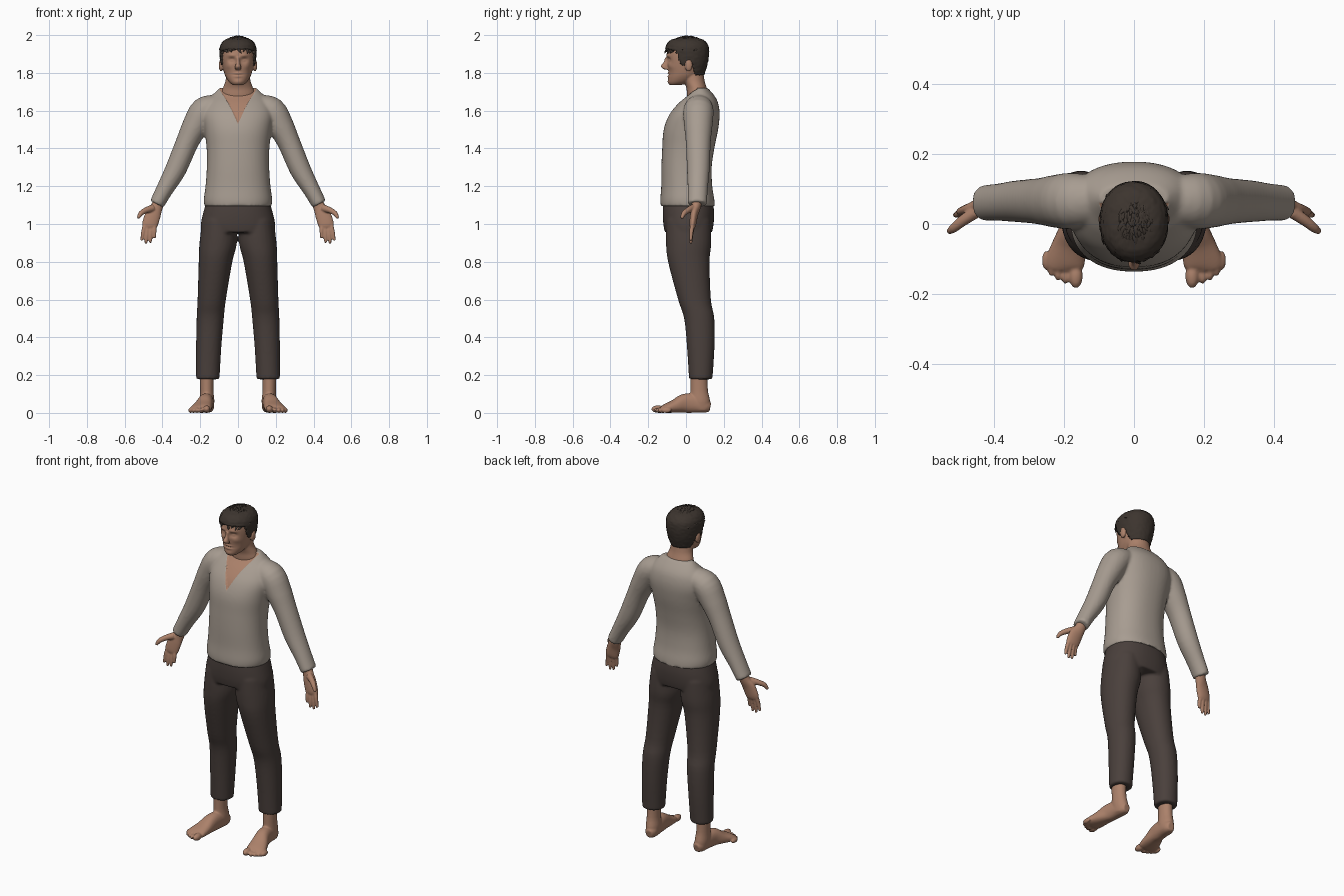
import bpy, bmesh, math, random
from mathutils import Vector, Matrix

if "Cube" in bpy.data.objects:
    bpy.data.objects.remove(bpy.data.objects["Cube"])

random.seed(4)
X, Y, Z = Vector((1, 0, 0)), Vector((0, 1, 0)), Vector((0, 0, 1))


def mat(name, rgb):
    m = bpy.data.materials.new(name)
    m.diffuse_color = (*rgb, 1)
    m.use_nodes = True
    m.node_tree.nodes["Principled BSDF"].inputs["Base Color"].default_value = m.diffuse_color
    return m


SKIN = mat("skin", (0.41, 0.22, 0.145))
SHIRT = mat("shirt_cloth", (0.39, 0.335, 0.285))
TROUSER = mat("trouser_cloth", (0.068, 0.051, 0.045))
HAIR = mat("dark_hair", (0.046, 0.035, 0.028))


def spline(pts, steps):
    """Catmull-Rom through tuples."""
    out, last = [], len(pts) - 1
    for i in range(last):
        q = (pts[max(i - 1, 0)], pts[i], pts[i + 1], pts[min(i + 2, last)])
        for k in range(steps):
            t = k / steps
            out.append([0.5 * (2 * b + (c - a) * t + (2 * a - 5 * b + 4 * c - d) * t * t
                               + (3 * b - a - 3 * c + d) * t ** 3) for a, b, c, d in zip(*q)])
    return out + [list(pts[-1])]


def loft(bm, pts, s=1, n=28, ref=Y, axis=None, p=2.0, steps=4):
    """Closed tube through (x, y, z, radius_a, radius_b) rings; s=-1 mirrors it."""
    rows = spline(pts, steps)
    cs = [Vector(r[:3]) for r in rows]
    rings = []
    for i, r in enumerate(rows):
        d = axis or (cs[min(i + 1, len(cs) - 1)] - cs[max(i - 1, 0)]).normalized()
        a = d.cross(ref).normalized()
        b = a.cross(d)
        ring = []
        for j in range(n):
            u, v = math.cos(math.tau * j / n), math.sin(math.tau * j / n)
            u = math.copysign(abs(u) ** (2 / p), u)
            v = math.copysign(abs(v) ** (2 / p), v)
            co = cs[i] + a * (r[3] * u) + b * (r[4] * v)
            co.x *= s
            ring.append(bm.verts.new(co))
        rings.append(ring)
    for r0, r1 in zip(rings, rings[1:]):
        for j in range(n):
            bm.faces.new((r0[j], r0[(j + 1) % n], r1[(j + 1) % n], r1[j]))
    bm.faces.new(rings[0][::-1])
    bm.faces.new(rings[-1])


def stack(rows):
    """(z, half width, front y, back y) -> loft points on the centre line."""
    return [(0, (f + b) / 2, z, w, (b - f) / 2) for z, w, f, b in rows]


def ball(bm, c, r, s=1):
    m = Matrix.Translation((c[0] * s, c[1], c[2])) @ Matrix.Diagonal((*r, 1))
    bmesh.ops.create_uvsphere(bm, u_segments=16, v_segments=10, radius=1, matrix=m)


def finish(name, bm, mats, voxel=None, smooth=4):
    """Turn bm into an object; with a voxel size, fuse all parts into one skin."""
    bmesh.ops.recalc_face_normals(bm, faces=bm.faces[:])
    me = bpy.data.meshes.new(name)
    bm.to_mesh(me)
    bm.free()
    ob = bpy.data.objects.new(name, me)
    bpy.context.collection.objects.link(ob)
    if voxel:
        rm = ob.modifiers.new("fuse", 'REMESH')
        rm.mode, rm.voxel_size = 'VOXEL', voxel
        sm = ob.modifiers.new("smooth", 'SMOOTH')
        sm.factor, sm.iterations = 0.5, smooth
        dg = bpy.context.evaluated_depsgraph_get()
        me = bpy.data.meshes.new_from_object(ob.evaluated_get(dg))
        ob.modifiers.clear()
        ob.data = me
    me.materials.clear()
    for m in mats:
        me.materials.append(m)
    for f in me.polygons:
        f.use_smooth = True
    me.set_sharp_from_angle(angle=math.radians(50))
    return ob


# Shirt: torso and sleeves fused
bm = bmesh.new()
loft(bm, stack([(1.095, .178, -.135, .153), (1.13, .181, -.136, .15), (1.2, .172, -.131, .139),
                (1.3, .165, -.13, .136), (1.4, .166, -.126, .15), (1.5, .178, -.118, .17),
                (1.58, .188, -.088, .178), (1.64, .17, -.042, .17), (1.68, .138, 0, .15),
                (1.72, .098, .035, .115)]), axis=Z, p=2.25, n=48)
for s in (1, -1):
    loft(bm, [(.10, .07, 1.63, .055, .065), (.175, .066, 1.60, .075, .08), (.225, .065, 1.52, .07, .075),
              (.27, .065, 1.43, .06, .066), (.33, .065, 1.288, .056, .06), (.39, .062, 1.18, .045, .053),
              (.43, .06, 1.105, .04, .051)], s)
shirt = finish("shirt", bm, [SHIRT, SKIN], .008, 5)

# V neckline: cut along its edges, colour the opening as skin and sink it
NECK = [(0, 1.53), (.048, 1.635), (.1, 1.715)]


def opening(z):
    for (x0, z0), (x1, z1) in zip(NECK, NECK[1:]):
        if z0 <= z < z1:
            return x0 + (x1 - x0) * (z - z0) / (z1 - z0)
    return -1 if z < 1.53 else .1


bm = bmesh.new()
bm.from_mesh(shirt.data)
for s in (1, -1):
    for (x0, z0), (x1, z1) in zip(NECK, NECK[1:]):
        bmesh.ops.bisect_plane(bm, geom=bm.verts[:] + bm.edges[:] + bm.faces[:], dist=1e-5,
                               plane_co=(s * x0, 0, z0), plane_no=(s * (z1 - z0), 0, x0 - x1))
for f in bm.faces:
    c = f.calc_center_median()
    f.material_index = int(c.y < .06 and abs(c.x) < opening(c.z))
bm.normal_update()
inner = [v for v in bm.verts if v.link_faces and all(f.material_index for f in v.link_faces)]
for v, nrm in [(v, v.normal.copy()) for v in inner]:
    v.co -= nrm * .006
bm.to_mesh(shirt.data)
bm.free()

# Trousers: hips and two legs fused
bm = bmesh.new()
loft(bm, stack([(1.125, .165, -.12, .142), (1.06, .184, -.123, .149), (1.0, .197, -.12, .146),
                (.955, .197, -.112, .138)]), axis=Z, p=2.25, n=48)
for s in (1, -1):
    loft(bm, [(.1, .013, 1.02, .088, .118), (.105, .014, .9, .099, .12), (.119, .015, .8, .089, .11),
              (.139, .045, .6, .075, .087), (.147, .07, .5, .072, .08), (.155, .078, .35, .067, .073),
              (.16, .078, .178, .062, .062)], s, axis=Z, p=2.1)
finish("trousers", bm, [TROUSER], .008, 4)

# Hands: wrist, palm, four fingers and a thumb
for side, s in (("left", 1), ("right", -1)):
    bm = bmesh.new()
    loft(bm, [(.412, .06, 1.14, .03, .032), (.43, .053, 1.09, .032, .025), (.449, .043, 1.05, .041, .021),
              (.466, .036, 1.0, .042, .018), (.47, .034, .98, .036, .013)], s)
    for (x0, z0), (x1, z1) in (((.493, 1.0), (.511, .912)), ((.479, .99), (.488, .896)),
                               ((.461, .985), (.464, .9)), ((.443, .995), (.442, .925))):
        loft(bm, [(x0, .035, z0, .011, .012), ((x0 + x1) / 2, .028, (z0 + z1) / 2, .011, .011),
                  (x1, .026, z1, .007, .007)], s, n=12)
    loft(bm, [(.45, .035, 1.085, .02, .018), (.488, .01, 1.072, .016, .016),
              (.515, -.012, 1.055, .013, .013), (.529, -.022, 1.03, .008, .008)], s, n=14)
    finish(side + "_hand", bm, [SKIN], .004, 4)

# Feet: ankle, sole and toes
for side, s in (("left", 1), ("right", -1)):
    bm = bmesh.new()
    loft(bm, [(.165, .068, .21, .037, .045), (.165, .07, .12, .035, .046), (.163, .075, .06, .038, .053),
              (.163, .08, .012, .03, .043)], s, axis=Z)
    loft(bm, [(.158, .128, .03, .02, .024), (.16, .1, .036, .034, .036), (.165, .04, .05, .037, .05),
              (.172, -.01, .05, .04, .05), (.184, -.06, .035, .049, .035), (.197, -.11, .023, .056, .023),
              (.199, -.13, .018, .047, .015)], s, ref=Z, p=2.3)
    ball(bm, (.166, -.148, .02), (.02, .036, .02), s)
    for x, y in ((.196, -.144), (.217, -.135), (.236, -.122), (.251, -.104)):
        ball(bm, (x, y, .014), (.0115, .028, .0145), s)
    finish(side + "_foot", bm, [SKIN], .005, 3)

# Head: skull, neck, nose and ears fused, then the face is shaped
bm = bmesh.new()
loft(bm, stack([(1.735, .026, -.085, -.03), (1.75, .046, -.093, .02), (1.775, .063, -.094, .06),
                (1.8, .073, -.093, .085), (1.84, .082, -.098, .1), (1.88, .087, -.102, .108),
                (1.92, .087, -.1, .11), (1.95, .078, -.085, .1), (1.975, .055, -.055, .075),
                (1.985, .02, -.01, .04)]), axis=Z, p=2.2, n=36)
loft(bm, [(0, .062, 1.6, .07, .05), (0, .063, 1.68, .09, .058), (0, .056, 1.72, .08, .054),
          (0, .042, 1.76, .066, .056), (0, .03, 1.82, .06, .06)], axis=Z)
loft(bm, [(0, -.1, 1.882, .008, .012), (0, -.106, 1.856, .01, .014), (0, -.115, 1.836, .015, .019),
          (0, -.109, 1.822, .018, .014), (0, -.1, 1.817, .012, .008)], axis=Z, n=14)
for s in (1, -1):
    ball(bm, (.09, .014, 1.84), (.012, .021, .033), s)
head = finish("head", bm, [SKIN], .0045, 4)
# x, z, reach in x, reach in z, push in y: sockets, eyes, brows, cheeks, mouth, lips, chin
SHAPE = [(.033, 1.868, .018, .013, .013), (.033, 1.866, .011, .006, -.006), (.034, 1.892, .02, .009, -.005),
         (.05, 1.835, .018, .016, -.004), (0, 1.79, .024, .004, .006), (0, 1.797, .02, .005, -.006),
         (0, 1.782, .018, .006, -.006), (0, 1.752, .02, .012, -.004)]
for v in head.data.vertices:
    if v.co.y < -.04:
        x, z = abs(v.co.x), v.co.z
        v.co.y += sum(d * math.exp(-((x - a) / rx) ** 2 - ((z - b) / rz) ** 2) for a, b, rx, rz, d in SHAPE)

# Hair cap trimmed to the hairline
bm = bmesh.new()
loft(bm, stack([(1.77, .066, -.09, .088), (1.8, .078, -.09, .1), (1.84, .09, -.098, .112),
                (1.88, .096, -.105, .12), (1.92, .098, -.11, .122), (1.95, .091, -.103, .115),
                (1.975, .069, -.078, .09), (1.988, .03, -.03, .05)]), axis=Z, p=2.1, n=72, steps=6)
LINE = [(-.2, 1.928), (-.055, 1.922), (-.035, 1.86), (-.02, 1.84), (.0, 1.845), (.03, 1.85), (.05, 1.79), (.3, 1.785)]


def hairline(y):
    for (y0, z0), (y1, z1) in zip(LINE, LINE[1:]):
        if y <= y1:
            return z0 + (z1 - z0) * (y - y0) / (y1 - y0)


cut = [f for f in bm.faces if f.calc_center_median().z < hairline(f.calc_center_median().y)]
bmesh.ops.delete(bm, geom=cut, context='FACES')
for v in bm.verts:
    v.co += Vector([random.uniform(-.0015, .0015) for _ in range(3)])
cap = finish("hair_cap", bm, [HAIR])
sol = cap.modifiers.new("thickness", 'SOLIDIFY')
sol.thickness = .01

# Short loose locks over the crown and fringe
bm = bmesh.new()
for i in range(210):
    az, el = random.uniform(0, math.tau), random.uniform(.3, 1.5)
    nrm = Vector((math.cos(el) * math.cos(az), math.cos(el) * math.sin(az), math.sin(el)))
    base = Vector((0, .005, 1.89)) + Vector((nrm.x * .097, nrm.y * .113, nrm.z * .097))
    flow = Vector((random.uniform(-.8, .8), -1, random.uniform(-.5, .3)))
    flow = (flow - nrm * flow.dot(nrm)).normalized()
    mid = base + flow * .014 + nrm * .004
    tip = base + flow * .03 + nrm * random.uniform(0, .007)
    mid.z, tip.z = min(mid.z, 1.992), min(tip.z, 1.997)
    loft(bm, [(*base, .006, .005), (*mid, .007, .005), (*tip, .001, .001)], n=7, steps=2, ref=nrm)
finish("hair_locks", bm, [HAIR])
